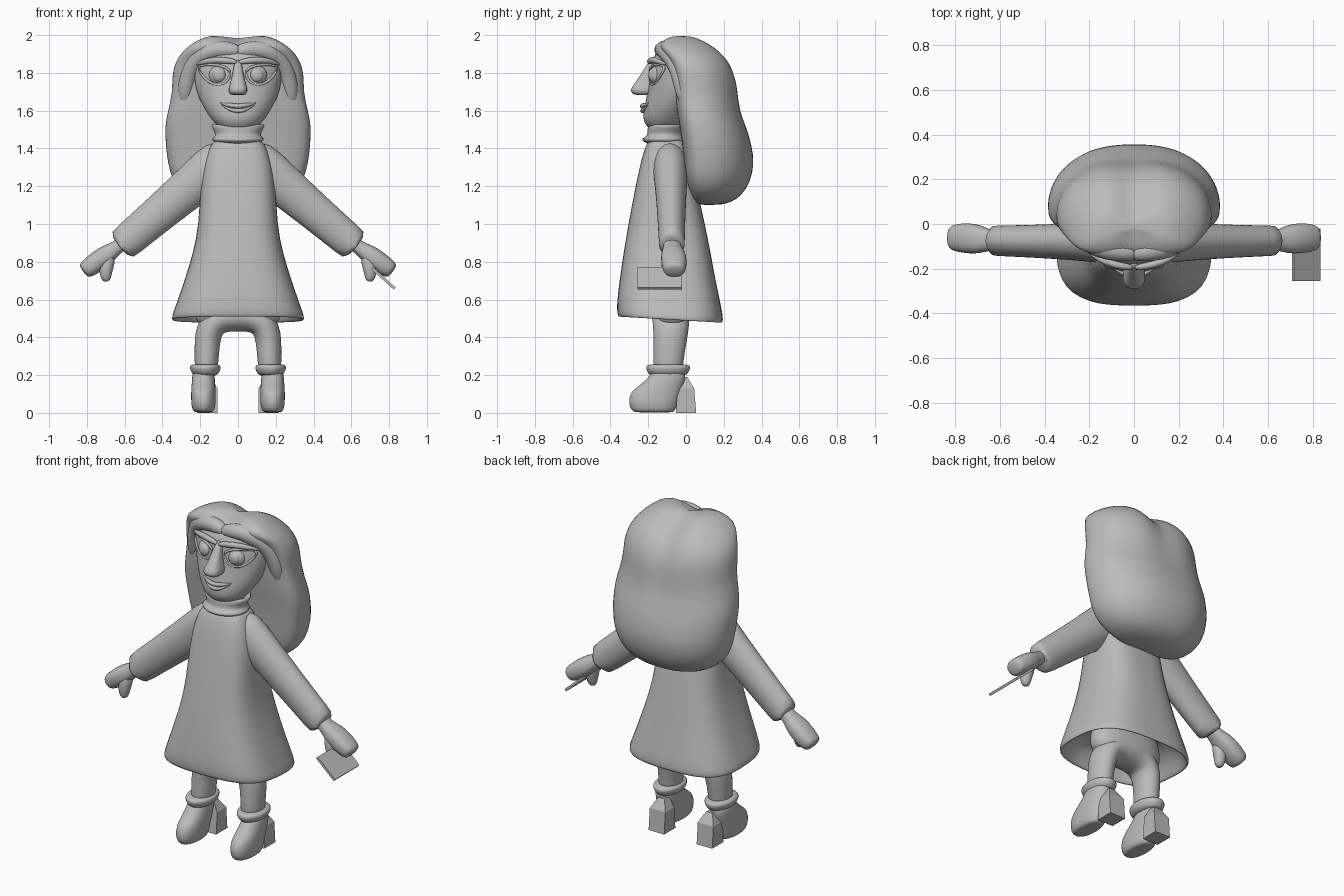
import bpy, bmesh
from math import sin, cos, pi, sqrt, exp, radians
from mathutils import Vector, Matrix

if "Cube" in bpy.data.objects:
    bpy.data.objects.remove(bpy.data.objects["Cube"], do_unlink=True)

grey = bpy.data.materials.new("plain grey")
grey.use_nodes = True
grey.diffuse_color = (.5, .5, .5, 1)
grey.node_tree.nodes["Principled BSDF"].inputs["Base Color"].default_value = grey.diffuse_color


def finish(name, bm, mirror=False, level=0, smooth=True):
    """Turn a bmesh into a finished object, optionally mirrored and subdivided."""
    bmesh.ops.recalc_face_normals(bm, faces=bm.faces)
    mesh = bpy.data.meshes.new(name)
    bm.to_mesh(mesh)
    bm.free()
    mesh.materials.append(grey)
    obj = bpy.data.objects.new(name, mesh)
    bpy.context.collection.objects.link(obj)
    if mirror:
        obj.modifiers.new("Mirror", 'MIRROR').use_mirror_merge = False
    if level:
        sub = obj.modifiers.new("Subdivision", 'SUBSURF')
        sub.levels = sub.render_levels = level
    for poly in mesh.polygons:
        poly.use_smooth = smooth
    return obj


def loft(name, rings, sides=20, power=2, lean=0, mirror=False, level=1, shape=None):
    """Skin rings given as (centre, half axis u, half axis v); lean moves the widest part along -v."""
    bm = bmesh.new()
    loops = []
    for centre, u, v in rings:
        loop = []
        for i in range(sides):
            c, s = cos(2 * pi * i / sides), sin(2 * pi * i / sides)
            k = (abs(c) ** power + abs(s) ** power) ** (-1 / power)
            across, along = c * k, s * k
            p = centre + u * across + v * (along - lean * (1 - along * along))
            loop.append(bm.verts.new(shape(p) if shape else p))
        loops.append(loop)
    for a, b in zip(loops, loops[1:]):
        for i in range(sides):
            j = (i + 1) % sides
            bm.faces.new((a[i], a[j], b[j], b[i]))
    bm.faces.new(loops[0])
    bm.faces.new(loops[-1])
    return finish(name, bm, mirror, level)


def stack(name, rows, x=0, **options):
    """Level rings, each row being (height, half width, front y, back y)."""
    rings = [(Vector((x, (f + b) / 2, z)), Vector((w, 0, 0)), Vector((0, (b - f) / 2, 0)))
             for z, w, f, b in rows]
    return loft(name, rings, **options)


def tube(name, rows, depth=1, **options):
    """Rings along a path, each row being (x, y, z, radius)."""
    points = [Vector(r[:3]) for r in rows]
    rings = []
    for i, p in enumerate(points):
        along = points[min(i + 1, len(points) - 1)] - points[max(i - 1, 0)]
        along.y = 0
        u = along.normalized().cross(Vector((0, 1, 0)))
        rings.append((p, u * rows[i][3], Vector((0, rows[i][3] * depth, 0))))
    return loft(name, rings, **options)


def ball(name, place, radius, squash):
    bm = bmesh.new()
    bmesh.ops.create_uvsphere(bm, u_segments=24, v_segments=16, radius=radius)
    bm.transform(Matrix.Translation(place) @ Matrix.Diagonal((1, squash, 1, 1)))
    return finish(name, bm, mirror=True)


def face_y(x):
    return -.045 - .145 * sqrt(max(0, 1 - (x / .24) ** 2))


def hem_tilt(p):
    """Drop the hem a little towards the back."""
    p.z -= .06 * (p.y + .3) * max(0, .8 - p.z) / .3
    return p


# Dress with a hollow hem, and the folded collar
stack("dress", [(.66, .25, -.30, .12), (.54, .32, -.335, .17), (.51, .335, -.345, .18),
                (.502, .347, -.355, .192), (.52, .352, -.364, .197), (.57, .332, -.367, .19),
                (.7, .285, -.352, .158), (.85, .236, -.33, .13), (1, .207, -.305, .1),
                (1.2, .2, -.267, .055), (1.35, .175, -.235, .02), (1.43, .14, -.208, .0),
                (1.46, .1, -.18, -.03)], sides=28, power=3.2, shape=hem_tilt)
stack("collar", [(1.42, .1, -.2, 0), (1.435, .13, -.225, 0), (1.452, .145, -.24, .005),
                 (1.465, .12, -.205, -.01), (1.49, .125, -.205, -.005), (1.52, .148, -.205, .005),
                 (1.535, .135, -.185, 0), (1.5, .09, -.16, -.04)])

# Sleeves, hands and thumbs
tube("sleeves", [(.03, -.09, 1.36, .09), (.1, -.085, 1.325, .13), (.2, -.08, 1.24, .116),
                 (.4, -.078, 1.07, .1), (.6, -.075, .9, .091), (.625, -.075, .88, .09),
                 (.63, -.075, .875, .08), (.6, -.075, .9, .055)], depth=.76, mirror=True)
tube("hands", [(.6, -.075, .905, .04), (.65, -.072, .87, .036), (.685, -.068, .845, .051),
               (.74, -.064, .805, .055), (.78, -.062, .775, .051), (.808, -.062, .757, .046),
               (.82, -.062, .748, .034)], depth=1.25, power=2.5, mirror=True)
tube("thumbs", [(.675, -.085, .86, .03), (.693, -.092, .79, .04), (.702, -.095, .74, .034),
                (.697, -.098, .705, .024), (.694, -.098, .695, .01)], mirror=True)

# Flat card in the left hand
bm = bmesh.new()
bmesh.ops.create_cube(bm, size=1)
bm.transform(Matrix.Translation((.77, -.138, .712)) @ Matrix.Rotation(radians(42), 4, 'Y')
             @ Matrix.Diagonal((.16, .235, .015, 1)))
finish("card", bm, smooth=False)

# Legs joined in an arch, hips and boots
leg = [(.0, -.08, .51, .08), (.06, -.08, .507, .078), (.12, -.08, .485, .077), (.152, -.08, .44, .074),
       (.163, -.083, .38, .069), (.167, -.095, .27, .063), (.17, -.095, .18, .06)]
tube("legs", [(-x, y, z, r) for x, y, z, r in leg[:0:-1]] + leg, depth=1.28)
stack("hips", [(.46, .19, -.15, .0), (.48, .222, -.17, .02), (.55, .235, -.19, .03),
               (.7, .2, -.17, .02)], power=2.6)
stack("boots", [(.003, .035, -.25, -.08), (.004, .052, -.28, -.062), (.03, .064, -.3, -.05),
                (.08, .066, -.305, -.035), (.12, .065, -.285, -.02), (.15, .063, -.24, -.01),
                (.19, .06, -.195, 0), (.24, .055, -.17, -.01)], x=.183, power=2.3, mirror=True)
stack("boot_cuffs", [(.195, .05, -.18, -.01), (.205, .07, -.2, .01), (.235, .085, -.215, .025),
                     (.255, .08, -.212, .022), (.258, .055, -.17, -.02)],
      x=.173, mirror=True)

# Blocky boot heels narrowing to a ridge
bm = bmesh.new()
bmesh.ops.create_cube(bm, size=1)
bm.transform(Matrix.Translation((.162, 0, .065)) @ Matrix.Diagonal((.105, .108, .13, 1)))
bm.faces.ensure_lookup_table()
top = max(bm.faces, key=lambda f: f.calc_center_median().z)
bmesh.ops.scale(bm, vec=(1, .8, 1), verts=top.verts, space=Matrix.Translation((-.162, 0, 0)))
ridge = bmesh.ops.extrude_discrete_faces(bm, faces=[top])["faces"][0]
bmesh.ops.scale(bm, vec=(.4, .5, 1), verts=ridge.verts, space=Matrix.Translation((-.162, 0, 0)))
bmesh.ops.translate(bm, vec=(0, -.015, .06), verts=ridge.verts)
finish("boot_heels", bm, mirror=True, smooth=False)

# Head and nose
stack("head", [(1.49, .05, -.16, -.06), (1.5, .09, -.195, -.03), (1.54, .13, -.225, 0),
               (1.58, .16, -.228, .03), (1.64, .195, -.218, .07), (1.7, .222, -.203, .1),
               (1.8, .24, -.19, .1), (1.88, .23, -.18, .1), (1.94, .17, -.14, .08)], sides=28)
stack("nose", [(1.682, .03, -.265, -.18), (1.69, .048, -.287, -.17), (1.715, .052, -.295, -.16),
               (1.74, .043, -.275, -.16), (1.79, .03, -.24, -.16), (1.84, .022, -.21, -.15),
               (1.87, .014, -.19, -.15)], power=3)

# Eyes with pointed rims and a brow ridge
ball("eyes", (.1, -.15, 1.787), .054, .8)
ball("irises", (.1, -.178, 1.787), .036, .6)
rim = [(.04, 1.8), (.055, 1.83), (.13, 1.848), (.222, 1.84), (.2, 1.8), (.16, 1.75),
       (.1, 1.73), (.055, 1.75), (.04, 1.8)]
tube("eye_rims", [(x, face_y(x) - .002, z, .008) for x, z in rim], sides=8, mirror=True)
brow = [(.0, 1.855, .012), (.05, 1.865, .018), (.13, 1.87, .018), (.19, 1.857, .014), (.225, 1.843, .004)]
tube("brows", [(x, face_y(x) - .004, z, r) for x, z, r in brow], sides=10, mirror=True)

# Smiling lips
upper = [(.0, 1.622, .013), (.03, 1.628, .014), (.06, 1.63, .009), (.1, 1.642, .003)]
lower = [(.0, 1.598, .013), (.03, 1.602, .011), (.06, 1.614, .006), (.09, 1.632, .002)]
for name, lip in (("upper_lip", upper), ("lower_lip", lower)):
    half = [(x, -.232 + 4 * x * x, z, r) for x, z, r in lip]
    tube(name, [(-x, y, z, r) for x, y, z, r in half[:0:-1]] + half, sides=10)


# Long wavy hair, widest near the front and parted in the middle
def parting(p):
    groove = exp(-(p.x / .08) ** 2)
    high = min(1, max(0, (p.z - 1.5) / .4))
    p.z -= .035 * groove * high ** 2
    if p.y > .05:
        p.y -= .03 * groove * high
    return p


stack("hair", [(1.1, .1, .07, .18), (1.115, .2, .05, .24), (1.15, .28, .03, .295),
               (1.22, .345, .0, .34), (1.32, .372, -.01, .363), (1.42, .383, -.02, .348),
               (1.52, .388, -.035, .318), (1.6, .37, -.05, .29), (1.7, .347, -.06, .284),
               (1.78, .35, -.07, .274), (1.85, .335, -.085, .248), (1.9, .305, -.12, .215),
               (1.94, .265, -.15, .172), (1.975, .21, -.13, .12), (2.0, .15, -.08, .065),
               (2.005, .08, -.04, .03)], sides=36, power=2.5, lean=.4, shape=parting)
tube("fringe", [(-.02, -.135, 1.91, .03), (.05, -.125, 1.925, .045), (.13, -.11, 1.925, .052),
                (.19, -.09, 1.895, .052), (.235, -.055, 1.85, .05), (.265, -.03, 1.78, .048),
                (.28, -.015, 1.7, .045), (.285, .0, 1.62, .03)],
     sides=14, mirror=True)
